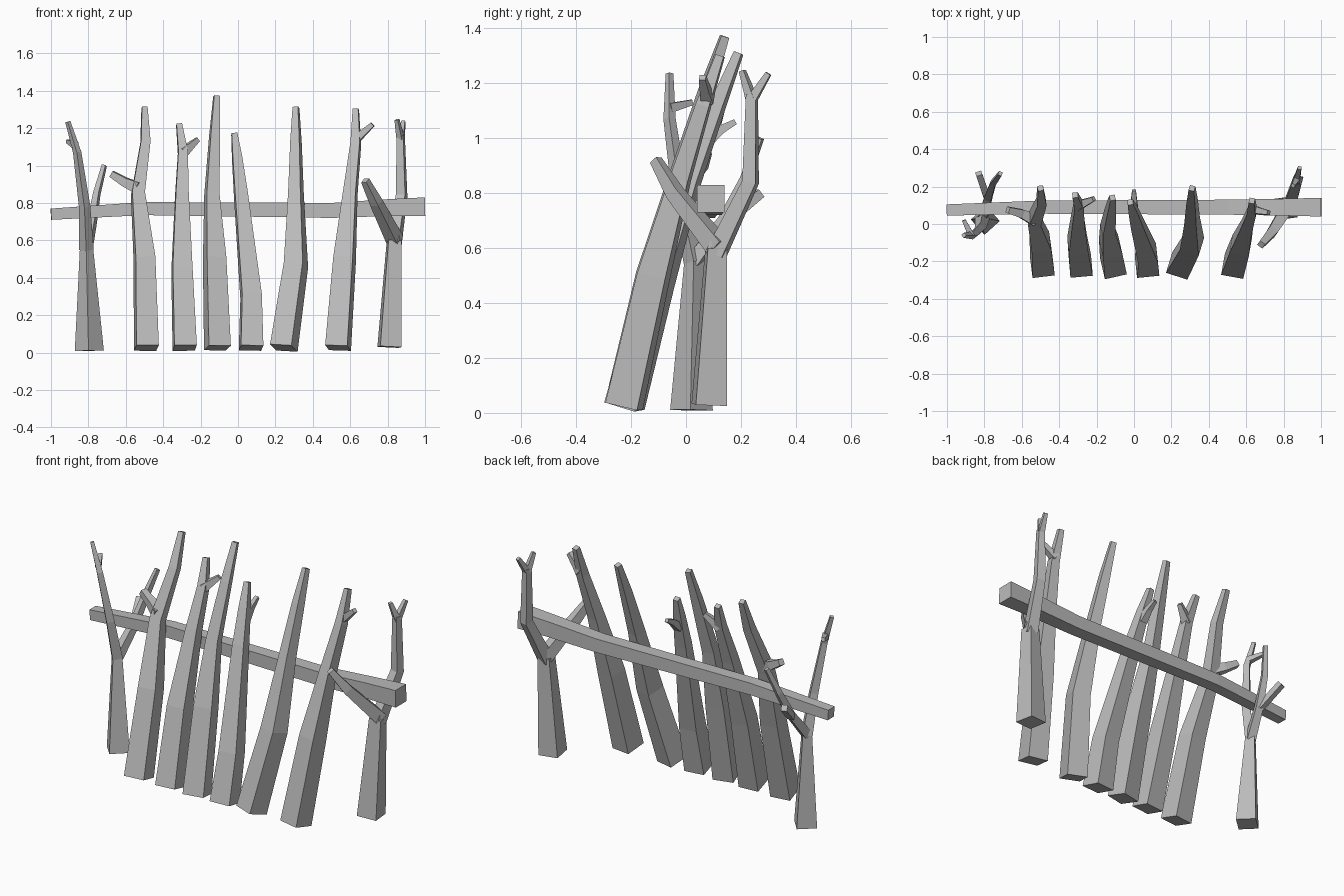
import bpy
import bmesh
import math
from mathutils import Vector

cube = bpy.data.objects.get("Cube")
if cube:
    bpy.data.objects.remove(cube)

# One plain grey for everything
grey = bpy.data.materials.new("plain_grey")
grey.use_nodes = True
colour = (0.5, 0.5, 0.5, 1)
grey.diffuse_color = colour
grey.node_tree.nodes["Principled BSDF"].inputs["Base Color"].default_value = colour


def sweep_square(name, points, widths, across):
    """Sweep a square section of changing width along the points."""
    points = [Vector(point) for point in points]
    steps = [(high - low).normalized() for low, high in zip(points, points[1:])]
    bm = bmesh.new()
    rings = []
    for point, width, before, after in zip(points, widths, steps[:1] + steps, steps + steps[-1:]):
        # Each ring lies square to the local direction of the timber
        along = (before + after).normalized()
        side = (across - along * across.dot(along)).normalized() * width / 2
        depth = along.cross(side)
        corners = (-side - depth, side - depth, side + depth, depth - side)
        rings.append([bm.verts.new(point + corner) for corner in corners])
    for low, high in zip(rings, rings[1:]):
        for k in range(4):
            bm.faces.new((low[k - 1], low[k], high[k], high[k - 1]))
    bm.faces.new(rings[0])
    bm.faces.new(rings[-1])
    bmesh.ops.recalc_face_normals(bm, faces=bm.faces)
    mesh = bpy.data.meshes.new(name)
    bm.to_mesh(mesh)
    bm.free()
    mesh.materials.append(grey)
    timber = bpy.data.objects.new(name, mesh)
    bpy.context.collection.objects.link(timber)


def heading(yaw):
    """Level direction of the front face's lower edge, yaw in degrees."""
    angle = math.radians(yaw)
    return Vector((math.cos(angle), math.sin(angle), 0))


def branch(name, thick, thin, *points):
    """Timber with an even taper, its sides level with the ground."""
    run = Vector(points[-1]) - Vector(points[0])
    count = len(points) - 1
    widths = [thick + (thin - thick) * i / count for i in range(count + 1)]
    sweep_square(name, points, widths, Vector((-run.y, run.x, 0)))


def leaning_pole(name, yaw, lean, knee, top, *path_x):
    """Pole leaning backwards, bent at knee, waist and shoulder."""
    waist = 0.85
    shoulder = waist + 0.6 * (top - waist)
    heights = (0.025, knee, waist, shoulder, top)
    points = [(x, lean * (0.23 * z + 0.07 * z * z) - 0.23, z)
              for x, z in zip(path_x, heights)]
    sweep_square(name, points, (0.12, 0.105, 0.068, 0.05, 0.03), heading(yaw))


def post_trunk(name, yaw, thick, thin, foot, fork):
    """Lower part of a forked post, tapering towards its fork."""
    sweep_square(name, (foot, fork), (thick, thin), heading(yaw))


# Rail across the back of the poles
branch("cross_rail", .06, .1, (-1, .075, .74), (-.5, .09, .77), (.5, .09, .76),
       (.8, .09, .775), (1, .09, .78))

# Leaning poles, from the model's right to its left
leaning_pole("pole_one", 7, 1, .5, 1.31, -.49, -.5, -.535, -.495, -.5)
leaning_pole("pole_two", 5, 1, .45, 1.22, -.285, -.3, -.3, -.295, -.315)
leaning_pole("pole_three", 13, .83, .5, 1.37, -.11, -.125, -.14, -.125, -.115)
leaning_pole("pole_four", 6, .95, .3, 1.17, .07, .07, .015, -.005, -.02)
leaning_pole("pole_five", -17, 1, .47, 1.31, .245, .31, .31, .31, .31)
leaning_pole("pole_six", -10, .85, .5, 1.3, .535, .57, .6, .63, .63)

# Side shoots on the poles
branch("pole_one_branch", .06, .034, (-.53, .02, .88), (-.6, .055, .91), (-.675, .075, .955))
branch("pole_two_branch", .05, .024, (-.295, .1, 1.07), (-.215, .135, 1.14))
branch("pole_four_branch", .045, .02, (0, .07, .98), (0, .125, 1.03), (0, .18, 1.06))
branch("pole_six_branch", .045, .024, (.63, .08, 1.14), (.67, .07, 1.175), (.72, .06, 1.22))

# Forked post at the model's right end
post_trunk("right_post", 42, .11, .05, (-.795, .02, .01), (-.81, .03, .56))
branch("right_post_stem", .055, .02, (-.81, .03, .55), (-.82, -.02, .78),
       (-.86, -.06, 1.07), (-.91, -.06, 1.235))
branch("right_post_twig", .034, .02, (-.87, -.06, 1.11), (-.91, .02, 1.13))
branch("right_post_back_branch", .05, .022, (-.81, .03, .55), (-.78, .14, .7),
       (-.755, .215, .85), (-.715, .27, 1))
branch("right_post_back_twig", .036, .034, (-.785, .14, .69), (-.83, .27, .8))

# Forked post at the model's left end
post_trunk("left_post", 8, .115, .07, (.81, .085, .03), (.835, .11, .6))
branch("left_post_stem", .065, .036, (.835, .11, .58), (.875, .235, .84), (.87, .24, 1.16))
branch("left_post_front_branch", .07, .034, (.84, .12, .6), (.74, -.04, .8), (.68, -.11, .92))
branch("left_post_front_fork", .034, .02, (.87, .24, 1.14), (.85, .205, 1.245))
branch("left_post_back_fork", .034, .02, (.87, .24, 1.14), (.885, .3, 1.235))
